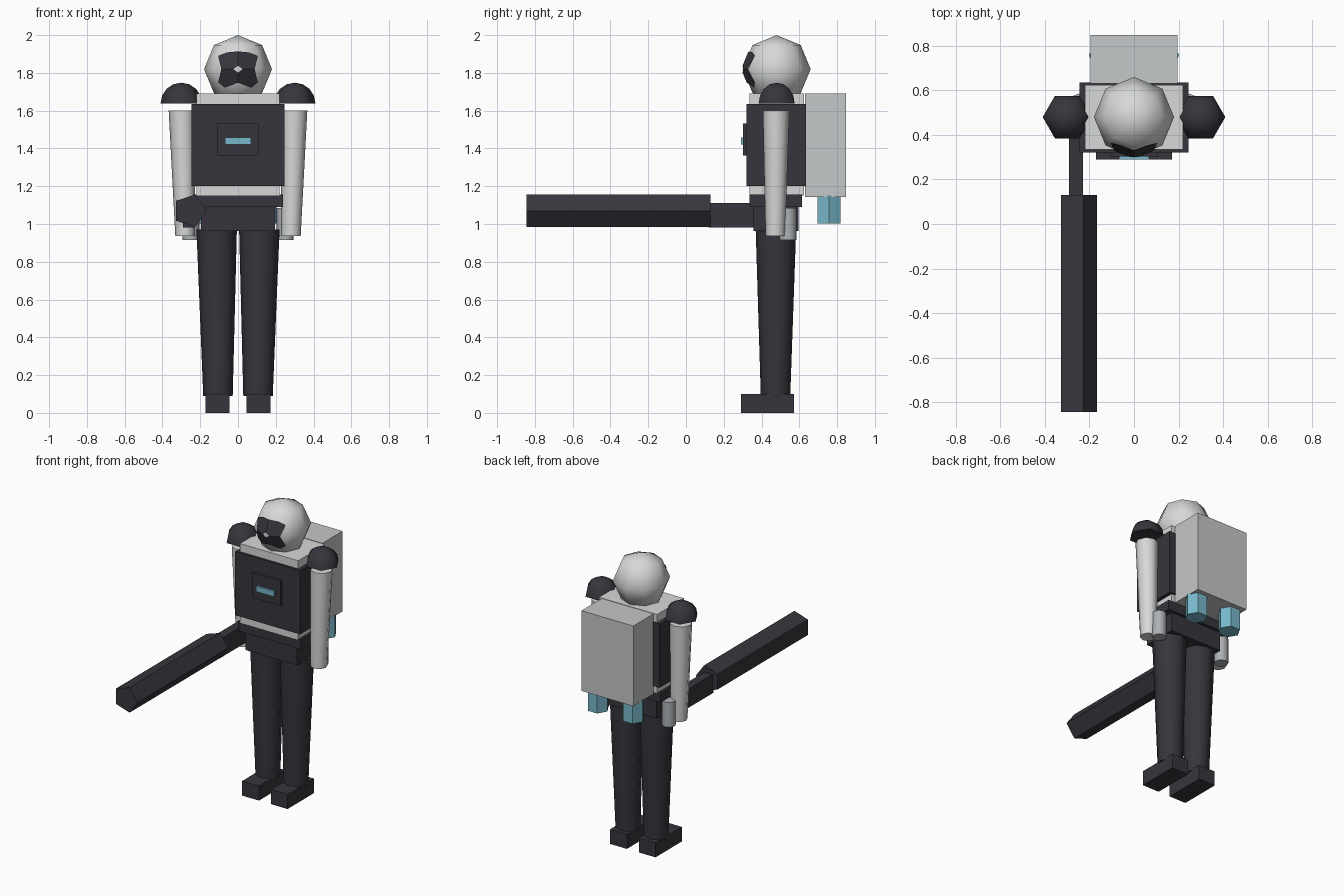
import bpy, bmesh
from math import sin, cos, pi, radians
from mathutils import Vector

if "Cube" in bpy.data.objects:
    bpy.data.objects.remove(bpy.data.objects["Cube"], do_unlink=True)


def material(name, rgb):
    m = bpy.data.materials.new(name)
    m.use_nodes = True
    m.diffuse_color = (*rgb, 1)
    m.node_tree.nodes["Principled BSDF"].inputs["Base Color"].default_value = (*rgb, 1)
    return m


DARK = material("charcoal", (0.038, 0.036, 0.046))
LIGHT = material("pale grey", (0.68, 0.69, 0.69))
PACK = material("pack grey", (0.56, 0.58, 0.58))
HAND = material("hand grey", (0.42, 0.44, 0.46))
TEAL = material("teal", (0.19, 0.48, 0.60))


def finish(name, bm, mat, smooth=None):
    bmesh.ops.remove_doubles(bm, verts=bm.verts, dist=0.0005)
    bmesh.ops.recalc_face_normals(bm, faces=bm.faces)
    mesh = bpy.data.meshes.new(name)
    bm.to_mesh(mesh)
    bm.free()
    mesh.materials.append(mat)
    ob = bpy.data.objects.new(name, mesh)
    bpy.context.collection.objects.link(ob)
    if smooth:
        bpy.ops.object.select_all(action='DESELECT')
        ob.select_set(True)
        bpy.context.view_layer.objects.active = ob
        bpy.ops.object.shade_smooth_by_angle(angle=radians(smooth))
    return ob


def box(name, x, y, z, mat):
    """Box from its (low, high) range on each axis."""
    bm = bmesh.new()
    bmesh.ops.create_cube(bm, size=1)
    for v in bm.verts:
        v.co = Vector([(lo + hi) / 2 + c * (hi - lo) for c, (lo, hi) in zip(v.co, (x, y, z))])
    return finish(name, bm, mat)


def loft(name, rings, sides, mat, axis="z", smooth=None):
    """Skin of regular polygons, each given as (centre, radius), capped at both ends."""
    bm = bmesh.new()
    loops = []
    for centre, r in rings:
        loop = []
        for i in range(sides):
            a = 2 * pi * i / sides
            off = (cos(a), sin(a), 0) if axis == "z" else (cos(a), 0, sin(a))
            loop.append(bm.verts.new(Vector(centre) + r * Vector(off)))
        loops.append(loop)
    for a, b in zip(loops, loops[1:]):
        for i in range(sides):
            j = (i + 1) % sides
            bm.faces.new((a[i], a[j], b[j], b[i]))
    for end, (_, r) in ((loops[0], rings[0]), (loops[-1], rings[-1])):
        if r > 0.001:
            bm.faces.new(end)
    return finish(name, bm, mat, smooth)


def dome(name, centre, r, sides, start, steps, mat, smooth):
    """Sphere from the start latitude up to the top pole."""
    rings = []
    for i in range(steps + 1):
        a = start + (pi / 2 - start) * i / steps
        rings.append((Vector(centre) + Vector((0, 0, r * sin(a))), r * max(cos(a), 0.0001)))
    return loft(name, rings, sides, mat, smooth=smooth)


# Head, with a notched visor plate lying on its front facets
HEAD = (0, 0.48, 1.82)
dome("head", HEAD, 0.18, 8, -pi / 2, 4, LIGHT, 60)
upper = [(0.025, 0), (0.088, 0), (0.105, 0.07), (0.06, 0.088), (0, 0.094), (0, 0.018)]
lower = [(0.025, 0), (0, -0.018), (0, -0.072), (0.07, -0.098), (0.105, -0.07), (0.088, 0)]
bm = bmesh.new()
for outline in (upper, lower):
    for s in (-1, 1):
        bm.faces.new([bm.verts.new((s * x, 0.292 + 0.414 * (x + abs(z)), HEAD[2] + z))
                      for x, z in outline])
visor = finish("visor", bm, DARK)

# Torso, chest armour and chest light
box("torso", (-0.22, 0.22), (0.335, 0.625), (1.15, 1.69), LIGHT)
box("chest_armour", (-0.245, 0.245), (0.32, 0.635), (1.2, 1.635), DARK)
box("chest_panel", (-0.108, 0.108), (0.303, 0.33), (1.363, 1.533), DARK)
box("chest_light", (-0.068, 0.068), (0.29, 0.31), (1.42, 1.457), TEAL)

# Belt and hips
box("belt", (-0.237, 0.237), (0.336, 0.615), (1.09, 1.155), DARK)
box("hips", (-0.195, 0.195), (0.357, 0.595), (0.962, 1.09), DARK)

# Backpack
box("backpack", (-0.196, 0.196), (0.63, 0.848), (1.143, 1.69), PACK)

# Paired parts
for s, side in ((1, "left"), (-1, "right")):
    dome(side + "_shoulder", (s * 0.3, 0.48, 1.638), 0.11, 6, 0, 4, DARK, 70)
    loft(side + "_arm", [((s * 0.28, 0.473, 0.937), 0.052), ((s * 0.297, 0.477, 1.6), 0.07)],
         8, LIGHT, smooth=50)
    loft(side + "_hand", [((s * 0.25, 0.54, 0.916), 0.045), ((s * 0.25, 0.54, 1.085), 0.045)],
         8, HAND, smooth=50)
    loft(side + "_leg", [((s * 0.106, 0.474, 0.09), 0.078), ((s * 0.113, 0.476, 0.97), 0.107)],
         8, DARK, smooth=50)
    xs = sorted((s * 0.045, s * 0.171))
    box(side + "_foot", xs, (0.29, 0.573), (0, 0.1), DARK)
    loft(side + "_thruster", [((s * 0.133, 0.757, 1.003), 0.07), ((s * 0.133, 0.757, 1.15), 0.07)],
         6, TEAL)

# Long gun held on the right
loft("gun_barrel", [((-0.255, -0.845, 1.07), 0.09), ((-0.255, 0.13, 1.07), 0.09)],
     5, DARK, axis="y")
box("gun_stock", (-0.291, -0.229), (0.12, 0.46), (0.982, 1.11), DARK)
